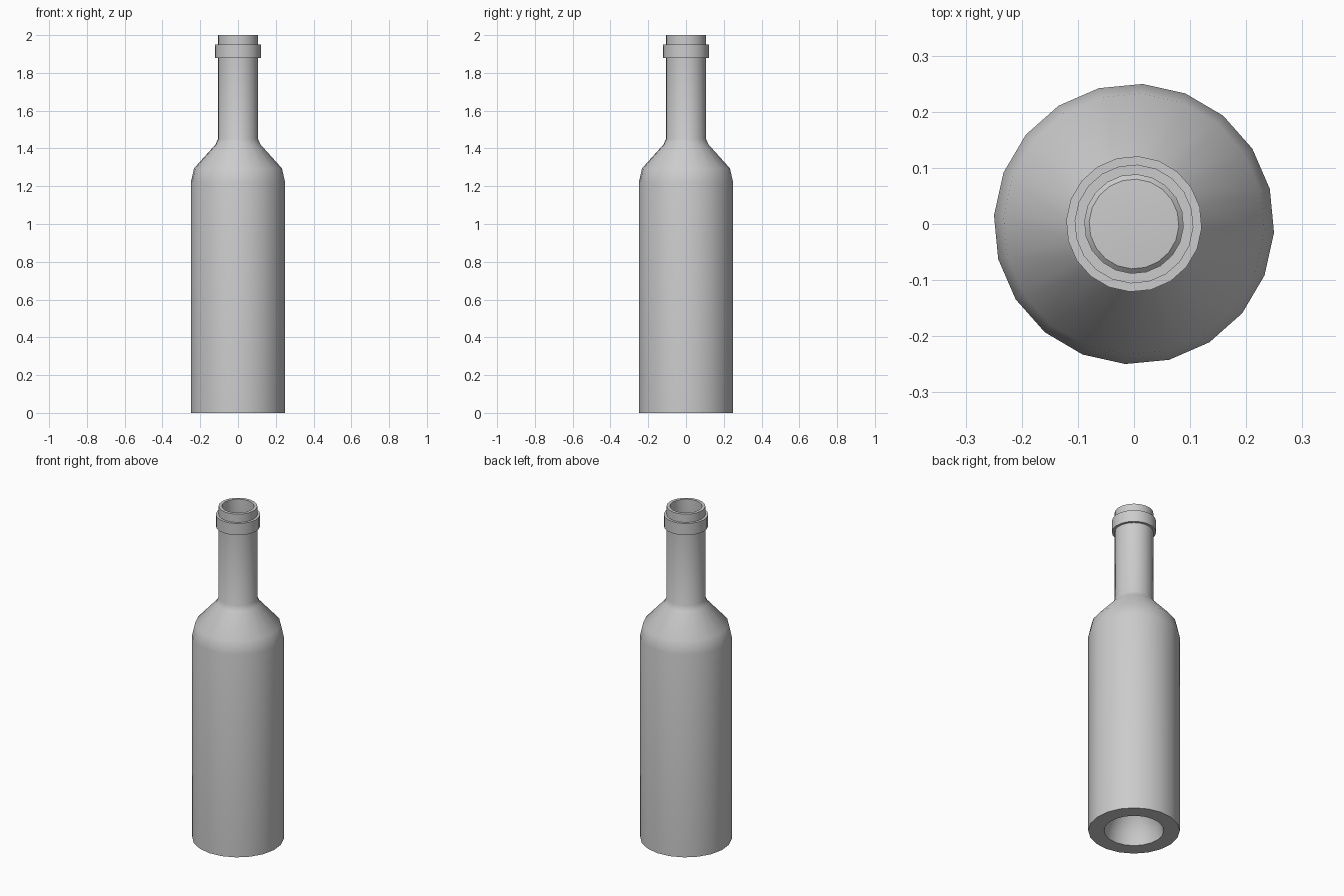
import bpy, bmesh, math

if "Cube" in bpy.data.objects:
    bpy.data.objects.remove(bpy.data.objects["Cube"])

SIDES = 20
PHASE = math.radians(-3.5)


def lathe(name, profile):
    """Revolve an (r, z) profile about z; r = 0 at both ends closes the solid."""
    bm = bmesh.new()
    rings = []
    for r, z in profile:
        if r == 0:
            rings.append([bm.verts.new((0, 0, z))] * SIDES)
        else:
            angles = [PHASE + math.tau * i / SIDES for i in range(SIDES)]
            rings.append([bm.verts.new((r * math.cos(a), r * math.sin(a), z)) for a in angles])
    for low, high in zip(rings, rings[1:]):
        for i in range(SIDES):
            j = (i + 1) % SIDES
            corners = dict.fromkeys((low[i], low[j], high[j], high[i]))
            bm.faces.new(list(corners))
    bmesh.ops.recalc_face_normals(bm, faces=bm.faces)
    mesh = bpy.data.meshes.new(name)
    bm.to_mesh(mesh)
    bm.free()
    obj = bpy.data.objects.new(name, mesh)
    bpy.context.collection.objects.link(obj)
    bpy.context.view_layer.objects.active = obj
    obj.select_set(True)
    bpy.ops.object.shade_smooth_by_angle(angle=math.radians(40))
    return obj


# Underside: hollow punt rising from the base ring
punt = [(0, 0.18), (0.075, 0.175), (0.12, 0.13), (0.15, 0.06), (0.163, 0)]
# Outside: body, shoulder, neck, collar and lip
outside = [(0.25, 0), (0.25, 1.22), (0.233, 1.295), (0.12, 1.42), (0.106, 1.45),
           (0.106, 1.88), (0.121, 1.88), (0.121, 1.95), (0.106, 1.95), (0.106, 2.0)]
# Inside: mouth, inner wall and raised floor
inside = [(0.088, 2.0), (0.088, 1.44), (0.105, 1.405), (0.215, 1.285), (0.23, 1.22),
          (0.23, 0.03), (0.175, 0.03), (0.165, 0.07), (0.133, 0.145), (0.08, 0.195), (0, 0.2)]

lathe("bottle", punt + outside + inside)
